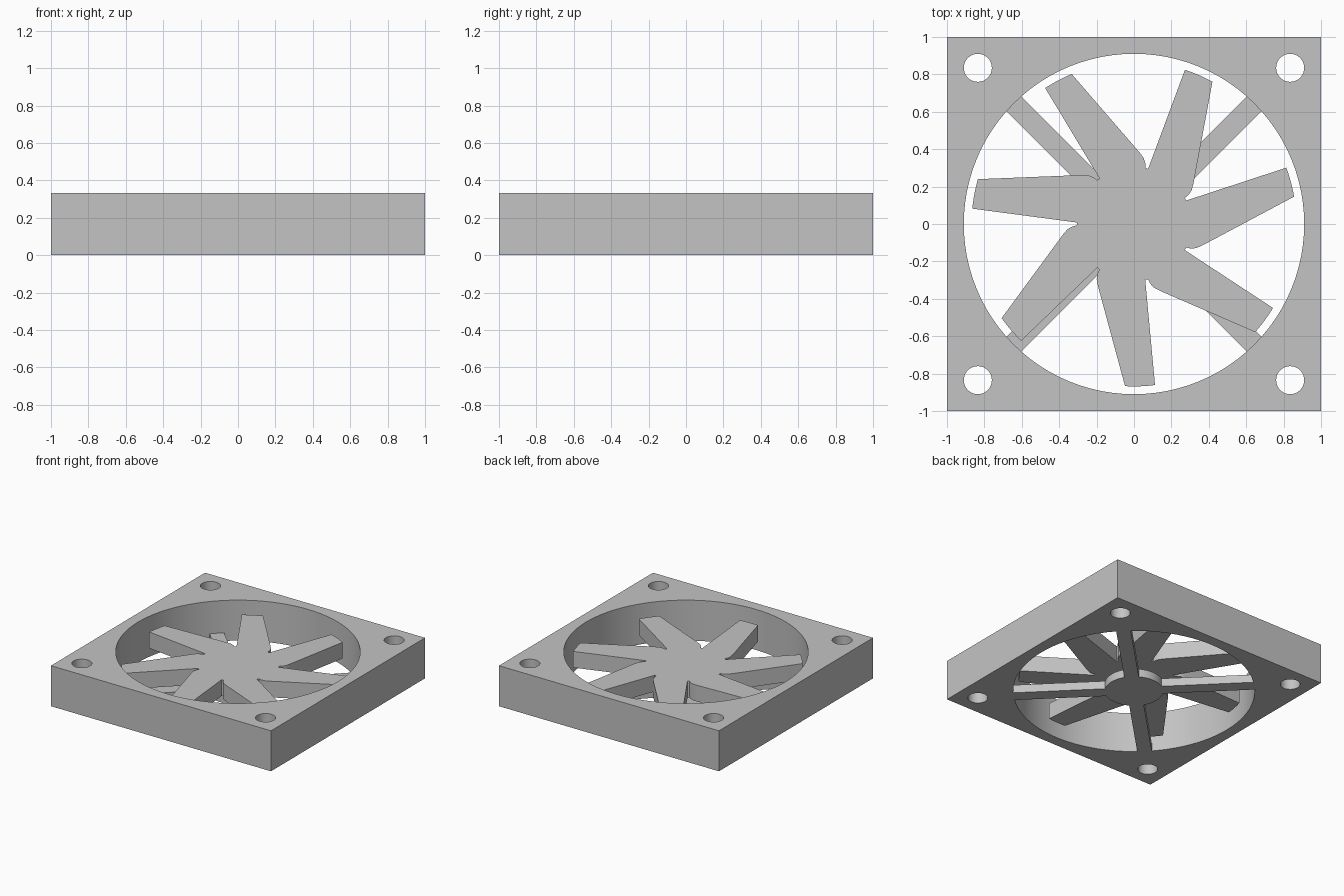
import bpy
import bmesh
from math import sin, cos, pi, radians, sqrt, atan2, hypot, asin

cube = bpy.data.objects.get("Cube")
if cube:
    bpy.data.objects.remove(cube, do_unlink=True)

grey = bpy.data.materials.new("light grey plastic")
grey.use_nodes = True
colour = (0.55, 0.55, 0.55, 1)
grey.diffuse_color = colour
grey.node_tree.nodes["Principled BSDF"].inputs["Base Color"].default_value = colour

HEIGHT = 0.333
BORE = 0.91


def arc(radius, start, end, steps, cx=0, cy=0):
    """Points along an arc, both ends included."""
    return [(cx + radius * cos(start + (end - start) * i / steps),
             cy + radius * sin(start + (end - start) * i / steps))
            for i in range(steps + 1)]


def circle(radius, steps, cx=0, cy=0):
    return arc(radius, 0, 2 * pi, steps, cx, cy)[:-1]


def turn(points, angle):
    c, s = cos(angle), sin(angle)
    return [(x * c - y * s, x * s + y * c) for x, y in points]


def plate(name, outlines, bottom, top):
    """Extrude closed outlines; inner outlines become holes."""
    curve = bpy.data.curves.new(name, "CURVE")
    curve.dimensions = "2D"
    curve.fill_mode = "BOTH"
    curve.extrude = (top - bottom) / 2
    for points in outlines:
        spline = curve.splines.new("POLY")
        spline.points.add(len(points) - 1)
        for p, (x, y) in zip(spline.points, points):
            p.co = (x, y, 0, 1)
        spline.use_cyclic_u = True
    obj = bpy.data.objects.new(name, curve)
    bpy.context.collection.objects.link(obj)
    bpy.ops.object.select_all(action="DESELECT")
    obj.select_set(True)
    bpy.context.view_layer.objects.active = obj
    bpy.ops.object.convert(target="MESH")
    obj = bpy.context.view_layer.objects.active
    obj.name = name
    # Weld the caps to the walls and lift the plate to its level
    bm = bmesh.new()
    bm.from_mesh(obj.data)
    bmesh.ops.remove_doubles(bm, verts=bm.verts, dist=0.0001)
    bmesh.ops.recalc_face_normals(bm, faces=bm.faces)
    bmesh.ops.translate(bm, verts=bm.verts, vec=(0, 0, (top + bottom) / 2))
    bm.to_mesh(obj.data)
    bm.free()
    obj.data.materials.clear()
    obj.data.materials.append(grey)
    bpy.ops.object.shade_smooth_by_angle(angle=radians(30))
    return obj


# Square frame with the large bore and four screw holes
square = [(-1, -1), (1, -1), (1, 1), (-1, 1)]
screw_holes = [circle(0.075, 32, x * 0.835, y * 0.835) for x, y in square]
plate("frame", [square, circle(BORE, 96)] + screw_holes, 0, HEIGHT)

# Motor mount: round hub with four diagonal struts reaching the bore
hub_radius, half_width = 0.22, 0.055
reach = sqrt(BORE ** 2 - half_width ** 2)
lean = asin(half_width / hub_radius)
mount = []
for i in range(4):
    strut = [(reach, -half_width), (BORE, 0), (reach, half_width)]
    hub_arc = arc(hub_radius, lean, pi / 2 - lean, 12)
    mount += turn(strut + hub_arc, pi / 4 + i * pi / 2)
plate("motor_mount", [mount], 0, 0.067)

# Short shaft carrying the rotor
plate("shaft", [circle(0.1, 32)], 0.06, 0.11)

# Rotor: seven swept blades with rounded notches between them
root = [(0.06, -0.298), (0.076, -0.297), (0.086, -0.318),
        (0.106, -0.34), (0.14, -0.358)]
lead, trail = (0.648, -0.578), (0.74, -0.447)
tip = arc(hypot(*lead), atan2(lead[1], lead[0]), atan2(trail[1], trail[0]), 6)
blades = 7
rotor = []
for i in range(blades):
    rotor += turn(root + tip, i * 2 * pi / blades)
plate("rotor", [rotor], 0.1, 0.233)
